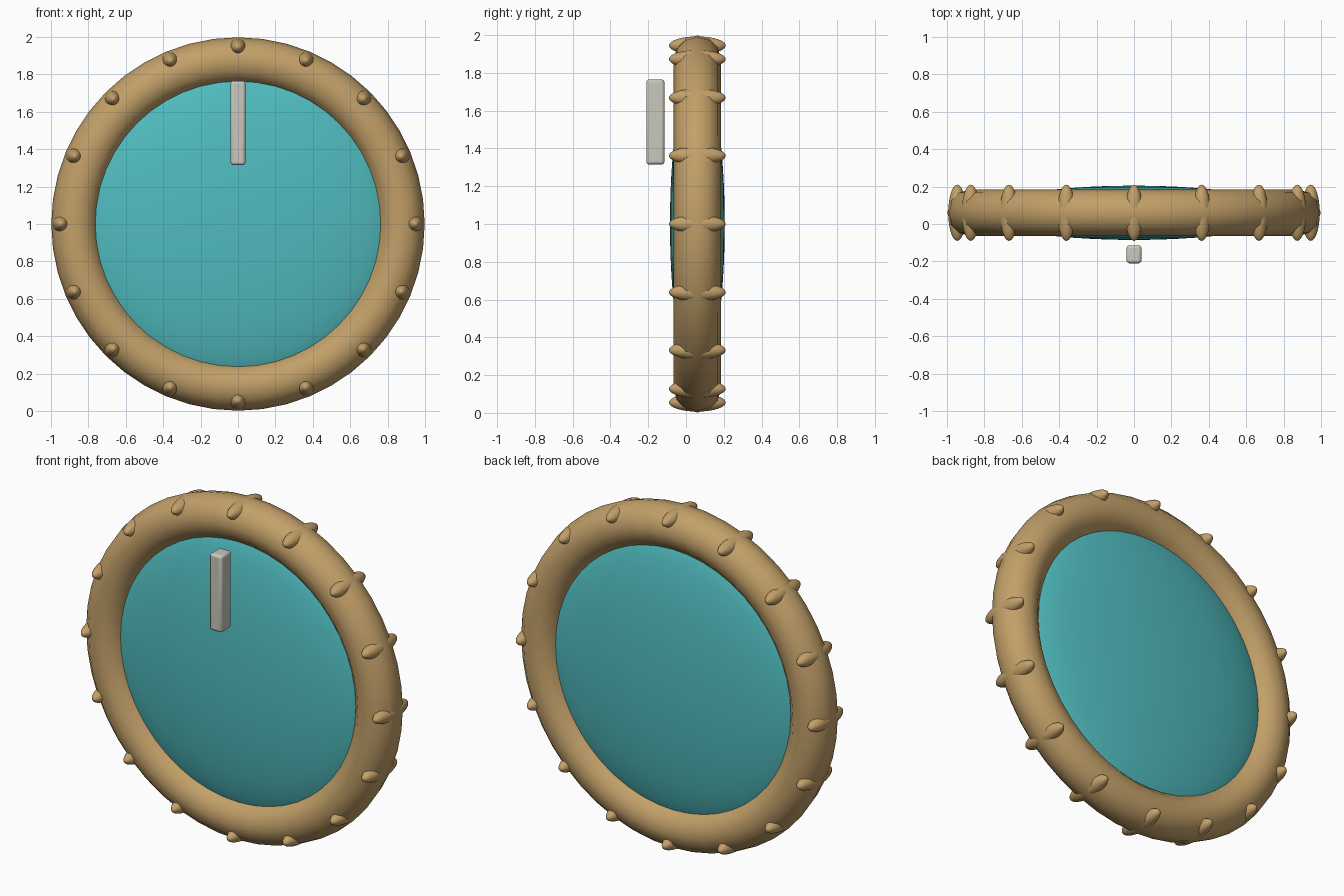
import bpy
from math import sin, cos, pi

cube = bpy.data.objects.get("Cube")
if cube:
    bpy.data.objects.remove(cube, do_unlink=True)

MID_Y = 0.06
CENTRE = (0, MID_Y, 1.0)
STUDS = 16


def material(name, rgb):
    mat = bpy.data.materials.new(name)
    mat.use_nodes = True
    mat.diffuse_color = (*rgb, 1)
    mat.node_tree.nodes["Principled BSDF"].inputs["Base Color"].default_value = (*rgb, 1)
    return mat


tan = material("tan", (0.54, 0.35, 0.14))
teal = material("teal", (0.08, 0.50, 0.52))
pale_grey = material("pale grey", (0.58, 0.58, 0.51))


def finish(name, mat, scale=(1, 1, 1)):
    obj = bpy.context.object
    obj.name = name
    obj.scale = scale
    bpy.ops.object.transform_apply(location=False, rotation=True, scale=True)
    obj.data.materials.append(mat)
    bpy.ops.object.shade_smooth()
    return obj


# Round rim
bpy.ops.mesh.primitive_torus_add(location=CENTRE, rotation=(pi / 2, 0, 0),
                                 major_radius=0.873, minor_radius=0.125,
                                 major_segments=48, minor_segments=12)
finish("rim", tan)

# Domed panel, bulging on both faces
bpy.ops.mesh.primitive_uv_sphere_add(location=CENTRE, rotation=(pi / 2, 0, 0),
                                     segments=64, ring_count=32, radius=1)
finish("panel", teal, (0.83, 0.83, 0.145))

# Long studs passing through the rim and showing on both faces
for i in range(STUDS):
    a = 2 * pi * i / STUDS
    bpy.ops.mesh.primitive_uv_sphere_add(
        location=(0.945 * sin(a), MID_Y, 1 + 0.945 * cos(a)),
        rotation=(pi / 2, 0, 0), segments=24, ring_count=24, radius=1)
    finish(f"stud_{i + 1}", tan, (0.048, 0.048, 0.15))

# Upright grip floating ahead of the panel
bpy.ops.mesh.primitive_cube_add(size=1, location=(0, -0.162, 1.54))
grip = finish("grip", pale_grey, (0.08, 0.096, 0.45))
bevel = grip.modifiers.new("Rounded edges", "BEVEL")
bevel.width = 0.015
bevel.segments = 3
bpy.ops.object.shade_smooth_by_angle()
